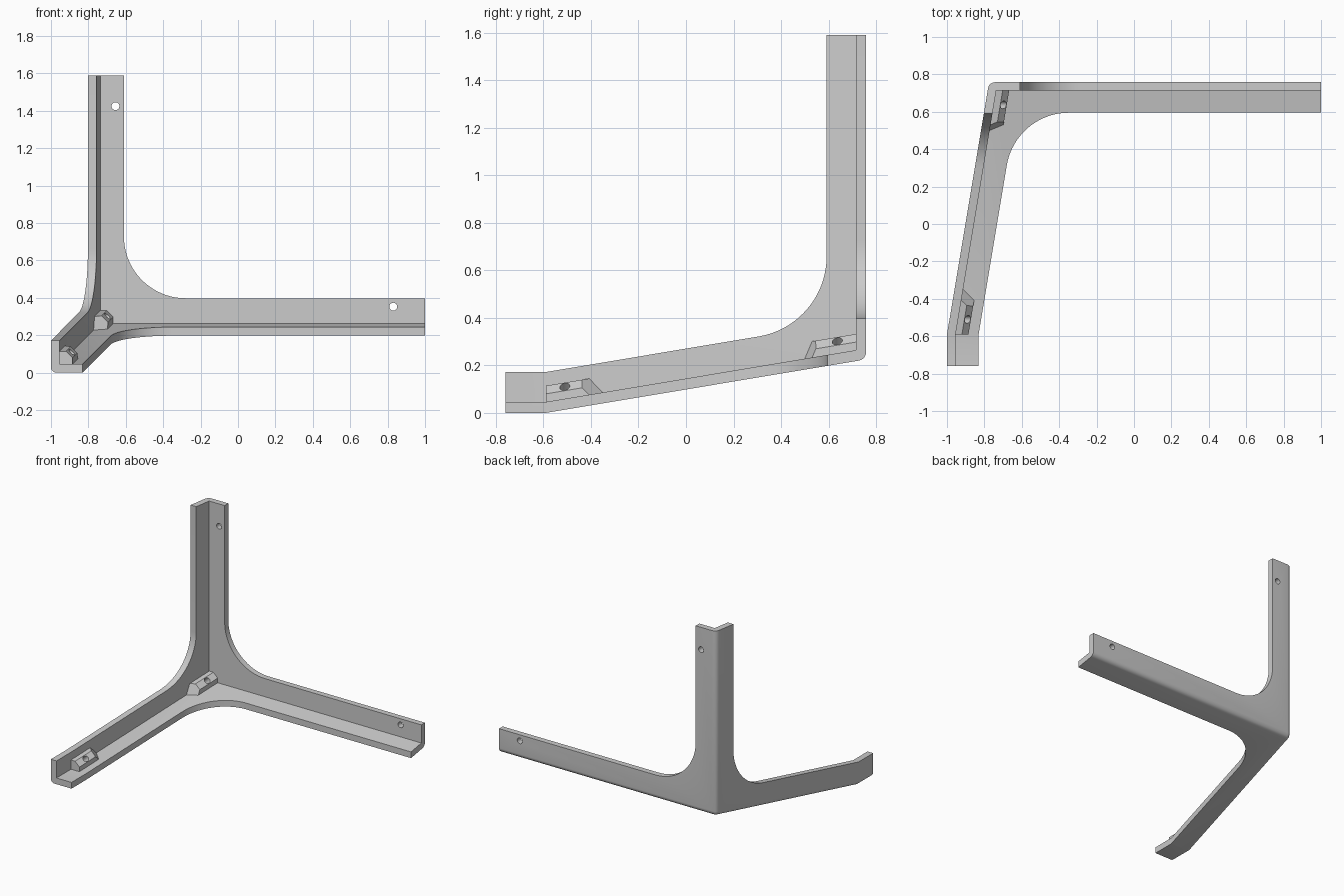
import bpy, bmesh, math
from mathutils import Vector, Matrix

if "Cube" in bpy.data.objects:
    bpy.data.objects.remove(bpy.data.objects["Cube"])

KINK, SLOPE = -0.59, 0.167      # the front leg leans out and down along -y
WALL = 0.046

grey = bpy.data.materials.new("plain grey")
grey.diffuse_color = (0.60, 0.60, 0.60, 1)
grey.use_nodes = True
grey.node_tree.nodes["Principled BSDF"].inputs["Base Color"].default_value = grey.diffuse_color


def lean(y):
    return max(0.0, SLOPE * (y - KINK))


def make(name, bm):
    bmesh.ops.recalc_face_normals(bm, faces=bm.faces)
    me = bpy.data.meshes.new(name)
    bm.to_mesh(me)
    bm.free()
    me.materials.append(grey)
    ob = bpy.data.objects.new(name, me)
    bpy.context.collection.objects.link(ob)
    return ob


def loft(rings):
    """Closed solid through matching rings of points."""
    bm = bmesh.new()
    vs = [[bm.verts.new(p) for p in r] for r in rings]
    n = len(vs[0])
    for a, b in zip(vs, vs[1:]):
        for i in range(n):
            bm.faces.new((a[i], a[(i + 1) % n], b[(i + 1) % n], b[i]))
    bm.faces.new(vs[0])
    bm.faces.new(vs[-1][::-1])
    return bm


def cut(ob, cutter):
    m = ob.modifiers.new("cut", 'BOOLEAN')
    m.operation, m.solver, m.object = 'DIFFERENCE', 'EXACT', cutter
    bpy.context.view_layer.objects.active = ob
    bpy.ops.object.modifier_apply(modifier=m.name)
    bpy.data.objects.remove(cutter)


def leaning_block(name, left, bottom, right, top, ys):
    rings = [[(left + lean(y), y, bottom + lean(y)), (right, y, bottom + lean(y)),
              (right, y, top), (left + lean(y), y, top)] for y in ys]
    return name, loft(rings)


def fillet(a, corner, b, t, n=20):
    """Line from a to b past a corner rounded by an arc of tangent length t."""
    a, c, b = Vector(a), Vector(corner), Vector(b)
    u, v = (a - c).normalized(), (b - c).normalized()
    half = u.angle(v) / 2
    centre = c + (u + v).normalized() * (t / math.cos(half))
    p, q = c + u * t - centre, c + v * t - centre
    ang = p.angle(q)
    arc = [centre + (p * math.sin(ang * (1 - i / n)) + q * math.sin(ang * i / n)) / math.sin(ang)
           for i in range(n + 1)]
    return [a] + arc + [b]


def prism(points, place):
    """Cutter running right through the model; place(u, v, w) gives x, y, z."""
    return make("cutter", loft([[place(p[0], p[1], w) for p in points] for w in (-3, 3)]))


def drill(pos, axis, radius, length):
    bm = bmesh.new()
    rot = Vector((0, 0, 1)).rotation_difference(Vector(axis)).to_matrix().to_4x4()
    bmesh.ops.create_cone(bm, cap_ends=True, segments=32, radius1=radius, radius2=radius,
                          depth=length, matrix=Matrix.Translation(pos) @ rot)
    return make("cutter", bm)


def smooth(ob):
    bpy.ops.object.select_all(action='DESELECT')
    ob.select_set(True)
    bpy.context.view_layer.objects.active = ob
    bpy.ops.object.shade_smooth_by_angle(angle=math.radians(25))


# Corner bracket: solid with rounded outer edges, hollowed to three walls
name, bm = leaning_block("corner_bracket", -1, 0, 1, 1.59, (-0.76, KINK, 0.758))


def outer_planes(v):
    x, y, z = v.co
    return (abs(x + 1 - lean(y)) < 1e-4, abs(z - lean(y)) < 1e-4, abs(y - 0.758) < 1e-4)


edges = [e for e in bm.edges
         if sum(p and q for p, q in zip(*map(outer_planes, e.verts))) == 2]
bmesh.ops.bevel(bm, geom=edges, offset=0.03, offset_type='OFFSET', segments=6,
                profile=0.5, affect='EDGES')
bracket = make(name, bm)
cut(bracket, make(*leaning_block("cutter", -1 + WALL, WALL, 3, 3, (-2, KINK, 0.715))))

# Trim the back wall, side wall and floor to arms with round inner corners
cut(bracket, prism(fillet((-0.61, 3), (-0.61, 0.398), (3, 0.398), 0.33) + [Vector((3, 3))],
                   lambda u, v, w: (u, w, v)))
tip = 0.172 + lean(0.592)
cut(bracket, prism(fillet((0.592, 3), (0.592, tip), (KINK, 0.172), 0.29)
                   + [Vector((-3, 0.172)), Vector((-3, 3))],
                   lambda u, v, w: (w, u, v)))
tip = -0.831 + lean(0.595)
cut(bracket, prism(fillet((3, 0.595), (tip, 0.595), (-0.831, KINK), 0.285)
                   + [Vector((-0.831, -3)), Vector((3, -3))],
                   lambda u, v, w: (u, v, w)))

# Bolt holes through the back wall
for x, z in ((-0.655, 1.425), (0.83, 0.353)):
    cut(bracket, drill((x, 0.74, z), (0, 1, 0), 0.021, 0.2))
smooth(bracket)

# Chamfered screw blocks in the corner of floor and side wall
SECTION = [(0, 0), (0.069, 0), (0.069, 0.034), (0.034, 0.068), (0, 0.068)]
for label, flat_end, point, taper, hole in (("front", KINK, -0.35, -0.85, -0.51),
                                            ("rear", 0.715, 0.50, 0.45, 0.637)):
    def at(u, v, y):
        return (-1 + WALL + u + lean(y), y, WALL + v + lean(y))
    block = make(label + "_screw_block",
                 loft([[at(u, v, flat_end) for u, v in SECTION],
                       [at(u, v, point + taper * (u + v)) for u, v in SECTION]]))
    cut(block, drill(at(0.0515, 0.051, hole), (1, 0, 1), 0.021, 0.09))
    smooth(block)
